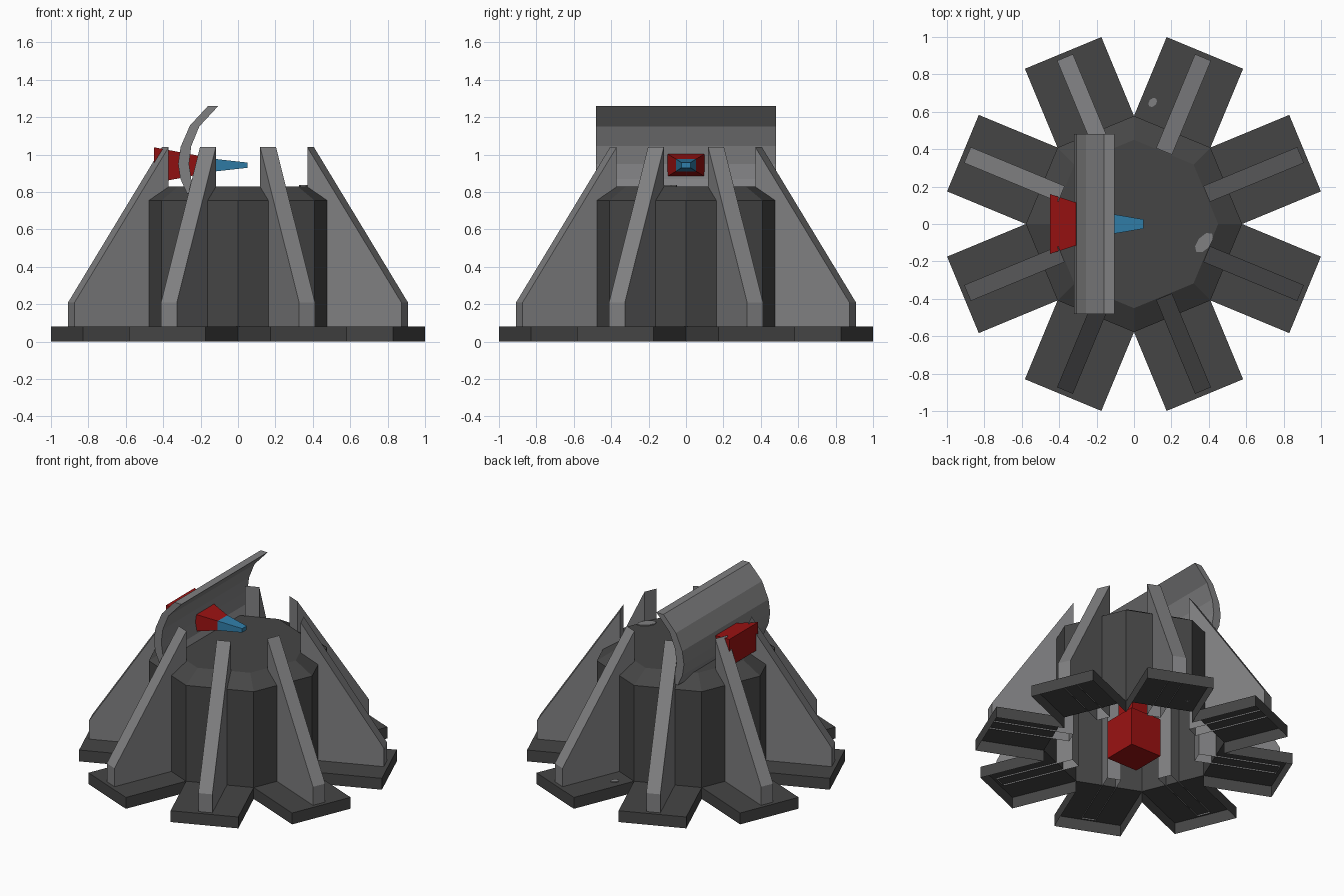
import bpy, bmesh
from math import cos, sin, pi, radians
from mathutils import Matrix

if "Cube" in bpy.data.objects:
    bpy.data.objects.remove(bpy.data.objects["Cube"])


def material(name, rgb):
    m = bpy.data.materials.new(name)
    m.diffuse_color = (*rgb, 1)
    m.use_nodes = True
    m.node_tree.nodes["Principled BSDF"].inputs["Base Color"].default_value = m.diffuse_color
    return m


DARK = material("dark grey", (0.06, 0.06, 0.06))
GREY = material("mid grey", (0.215, 0.215, 0.22))
RED = material("red", (0.33, 0.006, 0.006))
BLUE = material("blue", (0.03, 0.21, 0.40))


def make(name, verts, faces, mat, closed=True):
    me = bpy.data.meshes.new(name)
    me.from_pydata(verts, [], faces)
    me.materials.append(mat)
    bm = bmesh.new()
    bm.from_mesh(me)
    if closed:
        bmesh.ops.recalc_face_normals(bm, faces=bm.faces)
    bm.to_mesh(me)
    bm.free()
    ob = bpy.data.objects.new(name, me)
    bpy.context.collection.objects.link(ob)
    return ob


def loft(name, rings, mat, cap_start=True, cap_end=True):
    """Skin a list of equal-length rings."""
    n = len(rings[0])
    verts = [p for r in rings for p in r]
    faces = [(k * n + i, k * n + (i + 1) % n, (k + 1) * n + (i + 1) % n, (k + 1) * n + i)
             for k in range(len(rings) - 1) for i in range(n)]
    if cap_start:
        faces.append(tuple(reversed(range(n))))
    if cap_end:
        faces.append(tuple(range(len(verts) - n, len(verts))))
    return make(name, verts, faces, mat)


def octagon(r, z):
    return [(r * cos(i * pi / 4), r * sin(i * pi / 4), z) for i in range(8)]


def rect_x(x, hy, hz, zc=0.943):
    return [(x, -hy, zc - hz), (x, hy, zc - hz), (x, hy, zc + hz), (x, -hy, zc + hz)]


def rect_z(z, h):
    return [(-h, -h, z), (h, -h, z), (h, h, z), (-h, h, z)]


# Hollow octagonal body with bevelled top, open underneath
loft("body", [octagon(0.578, 0.08), octagon(0.578, 0.755), octagon(0.45, 0.83)], DARK, cap_start=False)

# Eight foot pads (open undersides) and eight buttress fins
APO, HALF = 0.578 * cos(pi / 8), 0.578 * sin(pi / 8)
for i in range(8):
    turn = Matrix.Rotation(radians(22.5 + 45 * i), 4, 'Z')
    a, b, w, h = APO, 0.99, HALF, 0.08
    pad = make(f"foot_pad_{i + 1}",
               [(a, -w, 0), (b, -w, 0), (b, w, 0), (a, w, 0),
                (a, -w, h), (b, -w, h), (b, w, h), (a, w, h)],
               [(4, 5, 6, 7), (0, 1, 5, 4), (1, 2, 6, 5), (2, 3, 7, 6)], DARK, closed=False)
    pad.data.transform(turn)
    t = 0.046
    prof = [(0.42, 0.07), (0.964, 0.07), (0.964, 0.21), (0.42, 1.04)]
    fin = make(f"buttress_fin_{i + 1}",
               [(r, s * t, z) for s in (-1, 1) for r, z in prof],
               [(0, 1, 2, 3), (7, 6, 5, 4), (2, 1, 5, 6), (3, 2, 6, 7), (0, 3, 7, 4)], GREY, closed=False)
    fin.data.transform(turn)

# Curved reflector shield
outer = [(-0.16, 1.26), (-0.257, 1.155), (-0.307, 1.04), (-0.32, 0.95), (-0.308, 0.87), (-0.272, 0.79)]
inner = [(-0.105, 1.26), (-0.207, 1.15), (-0.25, 1.045), (-0.262, 0.95), (-0.25, 0.87), (-0.22, 0.80)]
n = len(outer)
verts = [(x, y, z) for y in (-0.48, 0.48) for x, z in outer + inner]
faces = []
for k in range(n - 1):
    o, m = k, n + k
    faces += [(o, o + 1, o + 1 + 2 * n, o + 2 * n), (m, m + 1, m + 1 + 2 * n, m + 2 * n),
              (o, o + 1, m + 1, m), (o + 2 * n, o + 1 + 2 * n, m + 1 + 2 * n, m + 2 * n)]
faces += [(0, n, 3 * n, 2 * n), (n - 1, 2 * n - 1, 4 * n - 1, 3 * n - 1)]
make("curved_shield", verts, faces, GREY)

# Emitter housing through the shield, and its tip
loft("emitter_housing", [rect_x(-0.45, 0.16, 0.096), rect_x(-0.12, 0.054, 0.033)], RED)
loft("emitter_tip", [rect_x(-0.12, 0.054, 0.033), rect_x(0.05, 0.025, 0.014)], BLUE)

# Core block and neck inside the hollow body
loft("core_block", [rect_z(0.0, 0.12), rect_z(0.27, 0.12)], RED)
loft("core_neck", [rect_z(0.27, 0.07), rect_z(0.40, 0.07)], RED)


# Small oval plates on the roof and one pad
def oval(name, x, y, z, rx, ry, ang):
    c, s = cos(ang), sin(ang)
    pts = [(rx * cos(k * pi / 4), ry * sin(k * pi / 4)) for k in range(8)]
    loft(name, [[(x + c * u - s * v, y + s * u + c * v, zz) for u, v in pts] for zz in (z, z + 0.006)], GREY)


oval("roof_plate", 0.375, -0.1, 0.83, 0.065, 0.035, radians(50))
oval("pad_plate", 0.1, 0.65, 0.08, 0.028, 0.02, radians(50))
